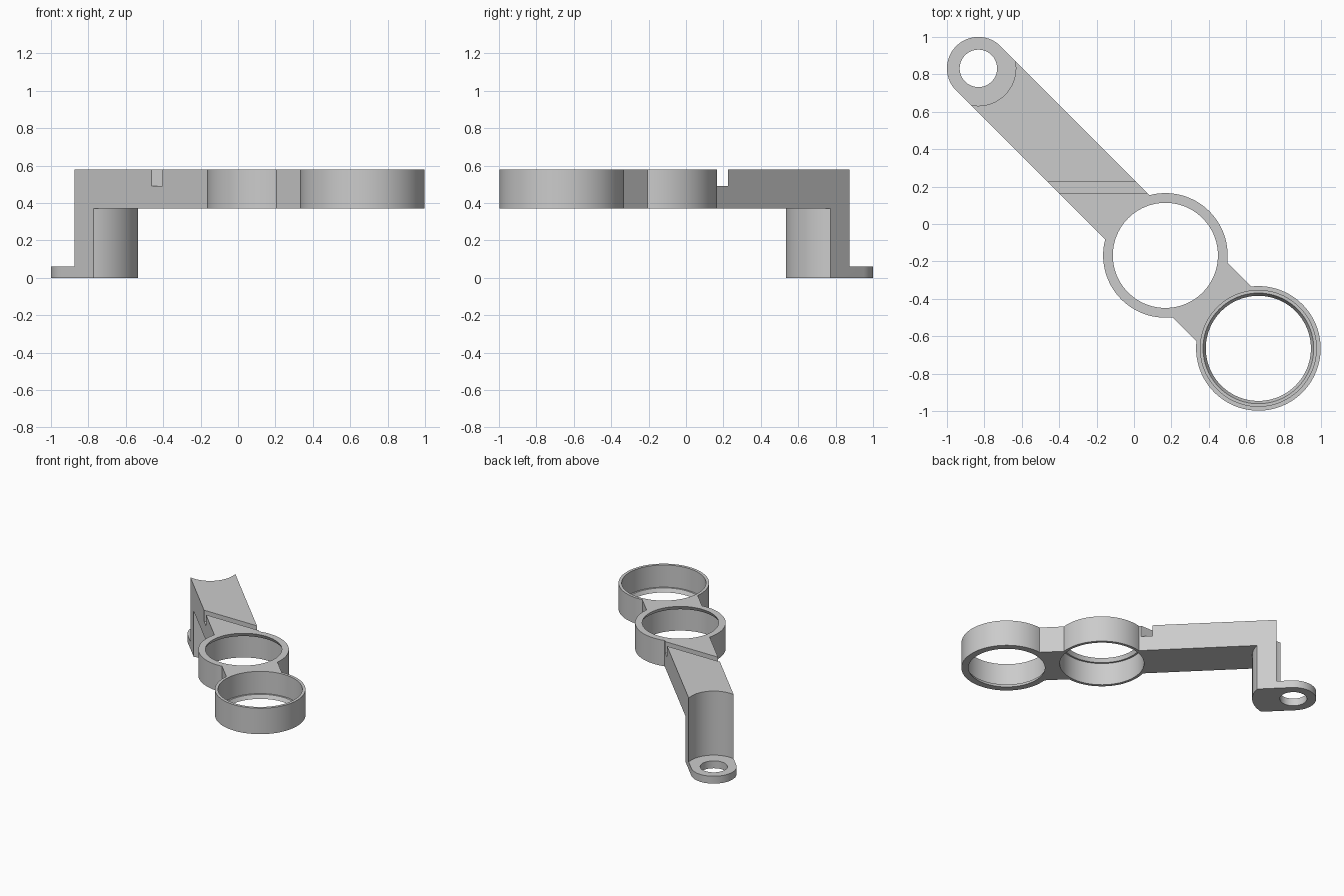
import bpy, bmesh, math

if "Cube" in bpy.data.objects:
    bpy.data.objects.remove(bpy.data.objects["Cube"])

S = math.sqrt(0.5)
FX, FY = -0.832, 0.832            # foot hole centre; local u axis runs down the diagonal
HALF, R = 0.168, 0.333            # arm half width, ring outer radius
U1, U2 = 1.414, 2.117             # ring centres along the arm
TOP, UNDER = 0.58, 0.37


def arc(u, r, a0, a1, n):
    """Arc points in local (u, v), angles in degrees."""
    out = []
    for i in range(n + 1):
        a = math.radians(a0 + (a1 - a0) * i / n)
        out.append((u + r * math.cos(a), r * math.sin(a)))
    return out


def world(pts):
    return [(FX + (u + v) * S, FY + (v - u) * S) for u, v in pts]


def loft(name, layers):
    """Closed solid through stacked outlines: [(world_points, z), ...]."""
    bm = bmesh.new()
    rows = [[bm.verts.new((x, y, z)) for x, y in pts] for pts, z in layers]
    n = len(rows[0])
    for a, b in zip(rows, rows[1:]):
        for i in range(n):
            j = (i + 1) % n
            bm.faces.new((a[i], a[j], b[j], b[i]))
    bm.faces.new(rows[0][::-1])
    bm.faces.new(rows[-1])
    bmesh.ops.recalc_face_normals(bm, faces=bm.faces)
    me = bpy.data.meshes.new(name)
    bm.to_mesh(me)
    bm.free()
    ob = bpy.data.objects.new(name, me)
    bpy.context.collection.objects.link(ob)
    return ob


def prism(name, pts, z0, z1):
    return loft(name, [(pts, z0), (pts, z1)])


def bore(name, u, profile):
    """Round cutter from (radius, z) pairs."""
    return loft(name, [(world(arc(u, r, 0, 360, 96)[:-1]), z) for r, z in profile])


# Full-height outline: foot end, arm, first ring, web, second ring
a = math.degrees(math.asin(HALF / R))
b = math.degrees(math.asin(0.207 / R))
outline = (arc(0, HALF, 90, 270, 48)
           + arc(U1, R, 180 + a, 360 - b, 36)
           + arc(U2, R, 180 + b, 540 - b, 90)
           + arc(U1, R, b, 180 - a, 36))
body = prism("bracket_body", world(outline), 0, TOP)

# Ring bores: a lip at the bottom of the outer ring, at the top of the inner one
seat = [(0.281, 0.2), (0.281, UNDER), (0.296, 0.40), (0.31, 0.40), (0.31, 0.8)]
flipped = [(r, TOP + UNDER - z) for r, z in reversed(seat)]
cutters = [
    # space under the arm, leaving a post with a rounded inner face
    prism("underside_cutter",
          world(arc(0, 0.303, -90, 90, 64) + [(0, 1), (3, 1), (3, -1), (0, -1)]),
          -0.5, UNDER),
    # clearance above the foot tab, and the screw hole through it
    bore("foot_clearance_cutter", 0, [(0.2, 0.06), (0.2, 1)]),
    bore("foot_hole_cutter", 0, [(0.1, -0.5), (0.1, 0.5)]),
    bore("outer_ring_cutter", U2, seat),
    bore("inner_ring_cutter", U1, flipped),
    # slot across the arm
    prism("slot_cutter", [(-0.7, 0.167), (0.3, 0.167), (0.3, 0.225), (-0.7, 0.225)],
          0.49, 0.8),
]

bpy.context.view_layer.objects.active = body
body.select_set(True)
for c in cutters:
    c.hide_render = True
    m = body.modifiers.new(c.name, 'BOOLEAN')
    m.operation, m.solver, m.object = 'DIFFERENCE', 'EXACT', c
    bpy.ops.object.modifier_apply(modifier=m.name)
    bpy.data.objects.remove(c)

grey = bpy.data.materials.new("light_grey")
grey.diffuse_color = (0.6, 0.6, 0.6, 1)
grey.use_nodes = True
grey.node_tree.nodes["Principled BSDF"].inputs["Base Color"].default_value = grey.diffuse_color
body.data.materials.clear()
body.data.materials.append(grey)
bpy.ops.object.shade_smooth_by_angle(angle=math.radians(30))
